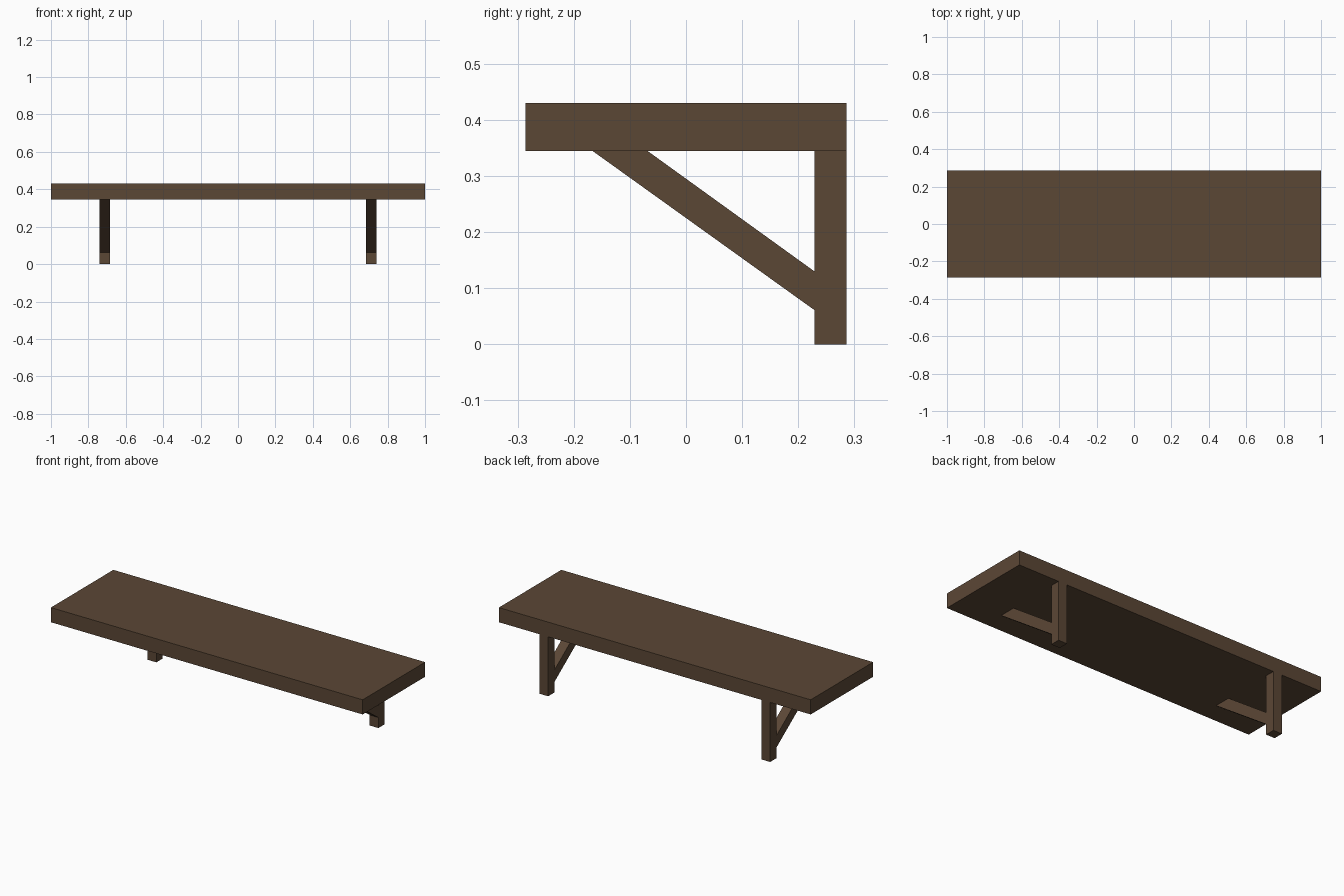
import bpy, bmesh

if "Cube" in bpy.data.objects:
    bpy.data.objects.remove(bpy.data.objects["Cube"])

wood = bpy.data.materials.new("dark brown wood")
wood.diffuse_color = (0.105, 0.063, 0.036, 1)
wood.use_nodes = True
wood.node_tree.nodes["Principled BSDF"].inputs["Base Color"].default_value = wood.diffuse_color


def extrude_profile(name, profile, x0, x1):
    """Extrude a (y, z) outline along x into a solid part."""
    bm = bmesh.new()
    face = bm.faces.new([bm.verts.new((x0, y, z)) for y, z in profile])
    result = bmesh.ops.extrude_face_region(bm, geom=[face])
    verts = [v for v in result["geom"] if isinstance(v, bmesh.types.BMVert)]
    bmesh.ops.translate(bm, verts=verts, vec=(x1 - x0, 0, 0))
    bmesh.ops.recalc_face_normals(bm, faces=bm.faces)
    mesh = bpy.data.meshes.new(name)
    bm.to_mesh(mesh)
    bm.free()
    mesh.materials.append(wood)
    obj = bpy.data.objects.new(name, mesh)
    bpy.context.collection.objects.link(obj)
    return obj


BACK, UNDER, TOP = 0.286, 0.345, 0.43
POST_FRONT = 0.229

# Shelf board
extrude_profile("shelf_board",
                [(-BACK, UNDER), (BACK, UNDER), (BACK, TOP), (-BACK, TOP)], -1, 1)

# Two brackets: upright wall post and diagonal brace
post = [(POST_FRONT, 0), (BACK, 0), (BACK, UNDER), (POST_FRONT, UNDER)]
brace = [(POST_FRONT, 0.061), (POST_FRONT, 0.13), (-0.069, UNDER), (-0.167, UNDER)]
for side, cx in (("left", -0.712), ("right", 0.712)):
    extrude_profile(side + "_post", post, cx - 0.028, cx + 0.028)
    extrude_profile(side + "_brace", brace, cx - 0.028, cx + 0.028)
